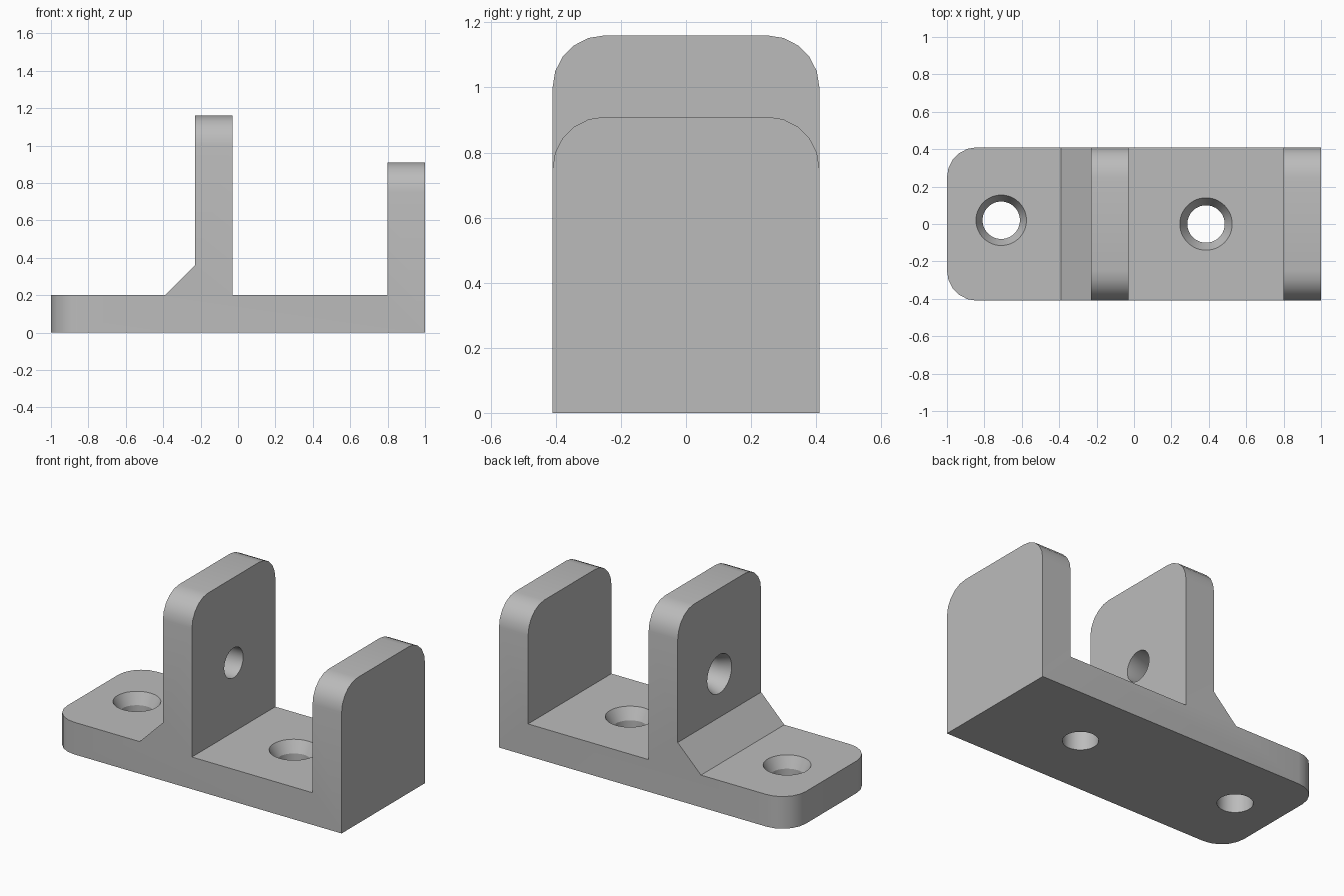
import bpy, bmesh, math
from mathutils import Vector, Matrix

cube = bpy.data.objects.get("Cube")
if cube:
    bpy.data.objects.remove(cube, do_unlink=True)

HALF_W = 0.41      # half width in y
BASE_T = 0.2       # plate thickness
CORNER_R = 0.16    # radius of all rounded corners


def make_material(name, rgb):
    mat = bpy.data.materials.new(name)
    mat.use_nodes = True
    color = (*rgb, 1.0)
    mat.diffuse_color = color
    bsdf = next(n for n in mat.node_tree.nodes if n.type == 'BSDF_PRINCIPLED')
    bsdf.inputs["Base Color"].default_value = color
    return mat


def add_object(name, bm):
    bmesh.ops.recalc_face_normals(bm, faces=bm.faces[:])
    mesh = bpy.data.meshes.new(name)
    bm.to_mesh(mesh)
    bm.free()
    obj = bpy.data.objects.new(name, mesh)
    bpy.context.collection.objects.link(obj)
    return obj


def make_bracket(profile):
    """Extrude the side profile across y, then round the wall tops and plate end."""
    bm = bmesh.new()
    face = bm.faces.new([bm.verts.new((x, -HALF_W, z)) for x, z in profile])
    ext = bmesh.ops.extrude_face_region(bm, geom=[face])
    moved = [g for g in ext["geom"] if isinstance(g, bmesh.types.BMVert)]
    bmesh.ops.translate(bm, verts=moved, vec=(0, 2 * HALF_W, 0))
    rounded = []
    for e in bm.edges:
        a, b = (v.co for v in e.verts)
        wall_top = min(a.z, b.z) > 0.8 and abs(a.y - b.y) < 0.01
        plate_end = max(a.x, b.x) < -0.99 and abs(a.z - b.z) > 0.01
        if wall_top or plate_end:
            rounded.append(e)
    bmesh.ops.bevel(bm, geom=rounded, offset=CORNER_R, offset_type='OFFSET',
                    segments=5, profile=0.5, affect='EDGES')
    return add_object("bracket", bm)


def make_cutter(center, axis, length, bore_r, sink_r, sink_depth=0.07, sides=48):
    """Countersunk screw hole: center is on the surface, axis points out of it."""
    over = 0.03
    slope = (sink_r - bore_r) / sink_depth
    rings = [(bore_r, -length - over), (bore_r, -sink_depth),
             (sink_r + slope * over, over)]
    bm = bmesh.new()
    loops = [[bm.verts.new((r * math.cos(math.tau * i / sides),
                            r * math.sin(math.tau * i / sides), z))
              for i in range(sides)] for r, z in rings]
    for low, high in zip(loops, loops[1:]):
        for i in range(sides):
            j = (i + 1) % sides
            bm.faces.new((low[i], low[j], high[j], high[i]))
    bm.faces.new(loops[0][::-1])
    bm.faces.new(loops[-1])
    turn = Vector(axis).to_track_quat('Z', 'Y').to_matrix().to_4x4()
    bm.transform(Matrix.Translation(center) @ turn)
    cutter = add_object("hole_cutter", bm)
    cutter.hide_render = True
    return cutter


# Plate, gusset, tall wall and end wall as one profile in x and z
bracket = make_bracket([
    (-1, 0), (1, 0), (1, 0.91), (0.8, 0.91), (0.8, BASE_T), (-0.03, BASE_T),
    (-0.03, 1.16), (-0.23, 1.16), (-0.23, 0.36), (-0.39, BASE_T), (-1, BASE_T)])
bracket.data.materials.append(make_material("plain grey", (0.5, 0.5, 0.5)))

# Two screw holes in the plate, one through the tall wall
cutters = [
    make_cutter((-0.71, 0.02, BASE_T), (0, 0, 1), BASE_T, 0.10, 0.135),
    make_cutter((0.385, 0, BASE_T), (0, 0, 1), BASE_T, 0.10, 0.14),
    make_cutter((-0.23, 0, 0.63), (-1, 0, 0), 0.2, 0.093, 0.12),
]
bpy.ops.object.select_all(action='DESELECT')
bracket.select_set(True)
bpy.context.view_layer.objects.active = bracket
for cutter in cutters:
    mod = bracket.modifiers.new("screw_hole", 'BOOLEAN')
    mod.operation = 'DIFFERENCE'
    mod.solver = 'EXACT'
    mod.object = cutter
    bpy.ops.object.modifier_apply(modifier=mod.name)
    bpy.data.objects.remove(cutter, do_unlink=True)

bpy.ops.object.shade_smooth_by_angle(angle=math.radians(25))
